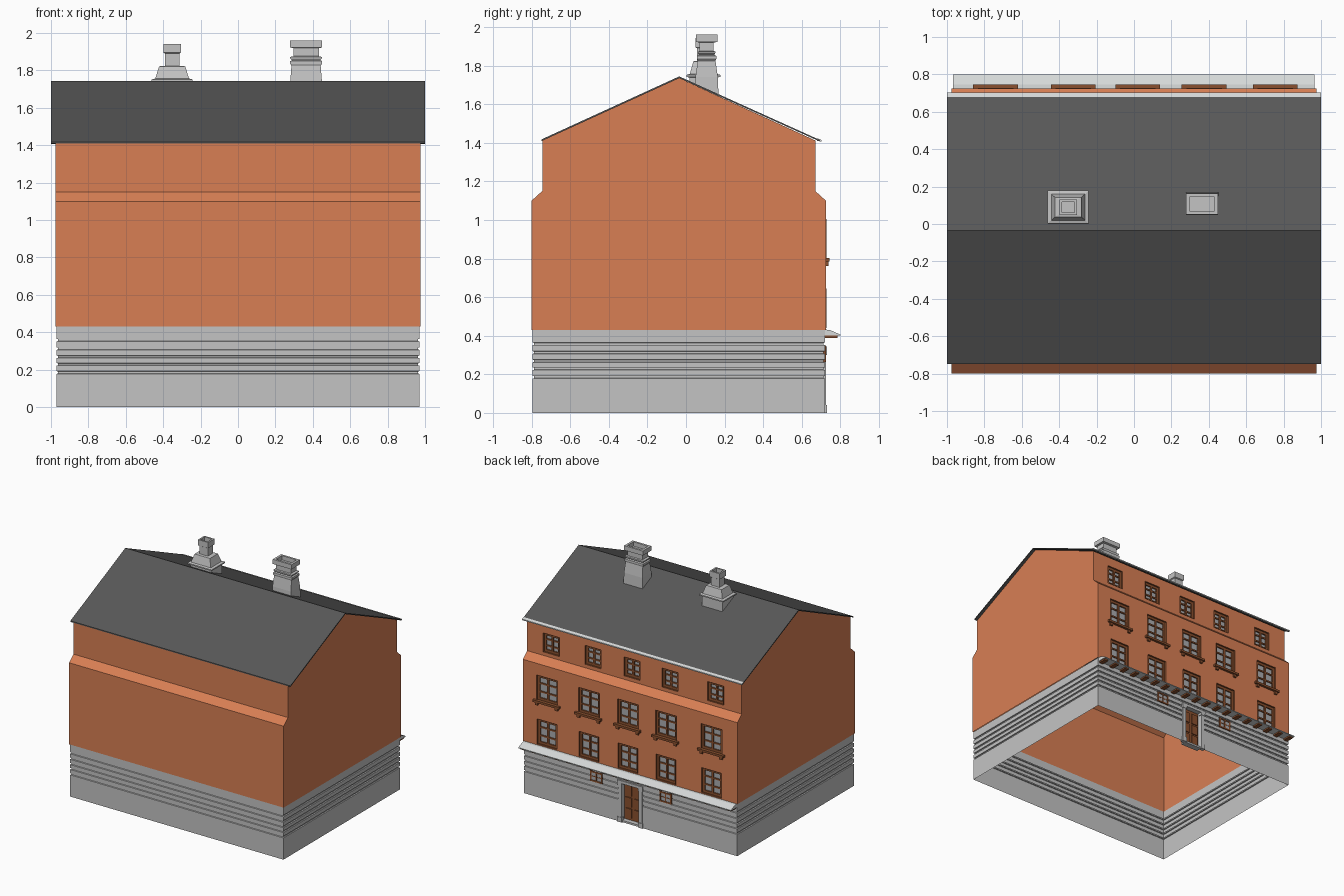
import bpy, bmesh

if "Cube" in bpy.data.objects:
    bpy.data.objects.remove(bpy.data.objects["Cube"])


def mat(name, r, g, b):
    lin = [((c / 255 + 0.055) / 1.055) ** 2.4 for c in (r, g, b)]
    m = bpy.data.materials.new(name)
    m.diffuse_color = (*lin, 1)
    m.use_nodes = True
    m.node_tree.nodes["Principled BSDF"].inputs["Base Color"].default_value = m.diffuse_color
    return m


ORANGE = mat("orange_plaster", 216, 127, 84)
STONE = mat("grey_stone", 196, 196, 196)
ROOF = mat("dark_roof", 88, 88, 88)
BROWN = mat("brown_wood", 138, 80, 46)
GLASS = mat("window_grey", 172, 174, 176)
PALE = mat("pale_metal", 214, 217, 216)


def finish(bm, name, material, recalc=True):
    if recalc:
        bmesh.ops.recalc_face_normals(bm, faces=bm.faces)
    me = bpy.data.meshes.new(name)
    bm.to_mesh(me)
    bm.free()
    me.materials.append(material)
    ob = bpy.data.objects.new(name, me)
    bpy.context.collection.objects.link(ob)
    return ob


def poly(bm, pts):
    return bm.faces.new([bm.verts.new(p) for p in pts])


def box(bm, x0, x1, y0, y1, z0, z1):
    v = [bm.verts.new((x, y, z)) for x in (x0, x1) for y in (y0, y1) for z in (z0, z1)]
    for f in ((0, 1, 3, 2), (4, 6, 7, 5), (0, 4, 5, 1), (2, 3, 7, 6), (0, 2, 6, 4), (1, 5, 7, 3)):
        bm.faces.new([v[i] for i in f])


def prism(bm, profile, x0, x1):
    """Closed (y, z) profile extruded along x."""
    f = poly(bm, [(x0, y, z) for y, z in profile])
    r = bmesh.ops.extrude_face_region(bm, geom=[f])
    bm.faces.ensure_lookup_table()
    bmesh.ops.translate(bm, vec=(x1 - x0, 0, 0), verts=[g for g in r["geom"] if isinstance(g, bmesh.types.BMVert)])
    if f.is_valid is False or f not in bm.faces:
        poly(bm, [(x0, y, z) for y, z in profile])
        bmesh.ops.remove_doubles(bm, verts=bm.verts, dist=1e-5)


def back_wall(bm, y, x0, x1, z0, z1, holes):
    """Flat wall facing +y, with rectangular holes left open."""
    xs = sorted({x0, x1, *[h[0] for h in holes], *[h[1] for h in holes]})
    zs = sorted({z0, z1, *[h[2] for h in holes], *[h[3] for h in holes]})
    for a, b in zip(xs, xs[1:]):
        for c, d in zip(zs, zs[1:]):
            mx, mz = (a + b) / 2, (c + d) / 2
            if not any(h[0] < mx < h[1] and h[2] < mz < h[3] for h in holes):
                poly(bm, [(a, y, c), (a, y, d), (b, y, d), (b, y, c)])


# Window layout on the back
COLS = (-0.74, -0.325, 0.02, 0.375, 0.755)
low = [(x - .09, x + .09, .44, .645) for x in COLS]
mid = [(x - .095, x + .095, .80, 1.005) for x in COLS]
top = [(x - .073, x + .073, 1.18, 1.335) for x in COLS]
W = 0.975

# Plaster walls: open shell with a set-back upper storey
bm = bmesh.new()
gable = [(-.80, .43), (-.80, 1.10), (-.745, 1.15), (-.745, 1.412), (-.035, 1.735),
         (.67, 1.412), (.67, 1.15), (.725, 1.10), (.725, .43)]
poly(bm, [(W, y, z) for y, z in reversed(gable)])
poly(bm, [(-W, y, z) for y, z in gable])
for (y0, z0), (y1, z1) in zip(gable[:3], gable[1:4]):
    poly(bm, [(-W, y0, z0), (W, y0, z0), (W, y1, z1), (-W, y1, z1)])
poly(bm, [(-W, .725, 1.10), (-W, .67, 1.15), (W, .67, 1.15), (W, .725, 1.10)])
back_wall(bm, .725, -W, W, .43, 1.10, low + mid)
back_wall(bm, .67, -W, W, 1.15, 1.412, top)
finish(bm, "plaster_walls", ORANGE, recalc=False)

# Stone base: open shell with five grooves, doorway left open at the back
DOOR = (-.08, .08, 0, .325)
levels = [(0, 0)]
for z in (.185, .229, .269, .313, .358):
    levels += [(z - .007, 0), (z - .005, .008), (z + .005, .008), (z + .007, 0)]
    if z == .313:
        levels += [(DOOR[3], 0)]
levels += [(.43, 0)]
bm = bmesh.new()
for (z0, i0), (z1, i1) in zip(levels, levels[1:]):
    a, b = .97 - i0, .97 - i1
    f0, f1, k0, k1 = -.795 + i0, -.795 + i1, .72 - i0, .72 - i1
    poly(bm, [(-a, f0, z0), (a, f0, z0), (b, f1, z1), (-b, f1, z1)])
    poly(bm, [(a, f0, z0), (a, k0, z0), (b, k1, z1), (b, f1, z1)])
    poly(bm, [(-a, k0, z0), (-a, f0, z0), (-b, f1, z1), (-b, k1, z1)])
    spans = [(-a, DOOR[0], -b, DOOR[0]), (DOOR[1], a, DOOR[1], b)] if z1 <= DOOR[3] else [(-a, a, -b, b)]
    for p, q, r, s in spans:
        poly(bm, [(q, k0, z0), (p, k0, z0), (r, k1, z1), (s, k1, z1)])
finish(bm, "stone_base", STONE, recalc=False)

# Roof sheet
bm = bmesh.new()
prism(bm, [(-.748, 1.418), (-.035, 1.744), (.695, 1.414), (.695, 1.406), (-.035, 1.735), (-.748, 1.409)], -1, 1)
finish(bm, "roof", ROOF)

# Gutter along the back eave
bm = bmesh.new()
prism(bm, [(.68, 1.41), (.68, 1.423), (.702, 1.415), (.702, 1.406)], -1, 1)
finish(bm, "back_gutter", PALE)


# Windows: wooden reveal, frame and bars in front of a pane
def reveal(bm, h, y, d):
    x0, x1, z0, z1 = h
    ring = [(x0, z0), (x1, z0), (x1, z1), (x0, z1)]
    for (a, c), (b, e) in zip(ring, ring[1:] + ring[:1]):
        poly(bm, [(a, y, c), (a, y - d, c), (b, y - d, e), (b, y, e)])


def bars(bm, h, y0, y1, t, rows):
    x0, x1, z0, z1 = h
    box(bm, x0, x0 + t, y0, y1, z0, z1)
    box(bm, x1 - t, x1, y0, y1, z0, z1)
    for z in (z0, z1 - t):
        box(bm, x0 + t, x1 - t, y0, y1, z, z + t)
    xm = (x0 + x1) / 2
    box(bm, xm - t * .4, xm + t * .4, y0, y1, z0 + t, z1 - t)
    for i in range(1, rows):
        z = z0 + (z1 - z0) * i / rows
        box(bm, x0 + t, x1 - t, y0, y1 - .002, z - t * .3, z + t * .3)


def pane(bm, h, y):
    poly(bm, [(h[0], y, h[2]), (h[0], y, h[3]), (h[1], y, h[3]), (h[1], y, h[2])])


for name, holes, y in (("lower", low, .725), ("middle", mid, .725), ("upper", top, .67)):
    bm, bg = bmesh.new(), bmesh.new()
    for h in holes:
        reveal(bm, h, y + .002, .03)
        bars(bm, h, y - .025, y - .012, .02, 3)
        pane(bg, h, y - .022)
    finish(bm, name + "_window_frames", BROWN, recalc=False)
    finish(bg, name + "_window_panes", GLASS, recalc=False)

# Sills with two brackets under the middle windows
bm = bmesh.new()
for x in COLS:
    box(bm, x - .12, x + .12, .72, .745, .785, .803)
    for s in (-.09, .09):
        box(bm, x + s - .012, x + s + .012, .72, .738, .762, .785)
finish(bm, "window_sills", BROWN)

# Small basement windows
bm, bg = bmesh.new(), bmesh.new()
for x in (-.32, .31):
    h = (x - .055, x + .055, .265, .35)
    bars(bm, h, .71, .725, .012, 2)
    pane(bg, h, .721)
finish(bm, "basement_window_frames", BROWN)
finish(bg, "basement_window_panes", GLASS, recalc=False)

# Doorway: stone niche, pilasters and lintel
bm = bmesh.new()
reveal(bm, DOOR, .72, .05)
for s in (-1, 1):
    xs = sorted((s * .078, s * .11))
    box(bm, *xs, .70, .726, .04, .32)
    box(bm, xs[0] - .004, xs[1] + .004, .70, .73, 0, .04)
    box(bm, xs[0] - .004, xs[1] + .004, .70, .73, .30, .32)
box(bm, -.115, .115, .70, .73, .32, .343)
finish(bm, "door_surround", STONE)

# Panelled door
bm = bmesh.new()
box(bm, -.08, .08, .67, .682, .015, .325)
for x in (-.04, .04):
    for z0, z1 in ((.035, .11), (.125, .20), (.215, .30)):
        box(bm, x - .027, x + .027, .68, .69, z0, z1)
finish(bm, "door", BROWN)
bm = bmesh.new()
box(bm, -.08, .08, .67, .72, 0, .015)
finish(bm, "door_step", STONE)

# Canopy above the ground floor, with wooden brackets
bm = bmesh.new()
prism(bm, [(.715, .40), (.715, .432), (.745, .43), (.80, .406), (.80, .40)], -.968, .965)
finish(bm, "canopy", PALE)
bm = bmesh.new()
N = 19
for i in range(N):
    x = -.94 + 1.88 * i / (N - 1)
    box(bm, x - .018, x + .018, .715, .785, .388, .401)
finish(bm, "canopy_brackets", BROWN)


# Chimneys: stacked rectangular rings around a centre, ending in a hollow flue
def chimney(name, cx, cy, rings):
    bm = bmesh.new()
    loops = [[bm.verts.new((cx + sx * w, cy + sy * d, z)) for sx, sy in ((-1, -1), (1, -1), (1, 1), (-1, 1))]
             for z, w, d in rings]
    for lo, hi in zip(loops, loops[1:]):
        for i in range(4):
            j = (i + 1) % 4
            bm.faces.new((lo[i], lo[j], hi[j], hi[i]))
    bm.faces.new(loops[-1])
    bm.faces.new(loops[0][::-1])
    finish(bm, name, STONE)


chimney("left_chimney", -.352, .09, [
    (1.62, .092, .072), (1.738, .092, .072), (1.742, .11, .088), (1.752, .11, .088), (1.757, .09, .07),
    (1.822, .07, .052), (1.825, .038, .033), (1.89, .038, .033), (1.895, .046, .041),
    (1.942, .046, .041), (1.942, .033, .028), (1.90, .033, .028)])
chimney("right_chimney", .364, .107, [
    (1.63, .087, .062), (1.74, .085, .058), (1.825, .078, .046), (1.835, .085, .05), (1.85, .085, .05),
    (1.855, .075, .04), (1.865, .085, .045), (1.872, .085, .045), (1.876, .068, .036), (1.92, .068, .036),
    (1.922, .085, .055), (1.96, .085, .055), (1.96, .066, .038), (1.925, .066, .038)])
